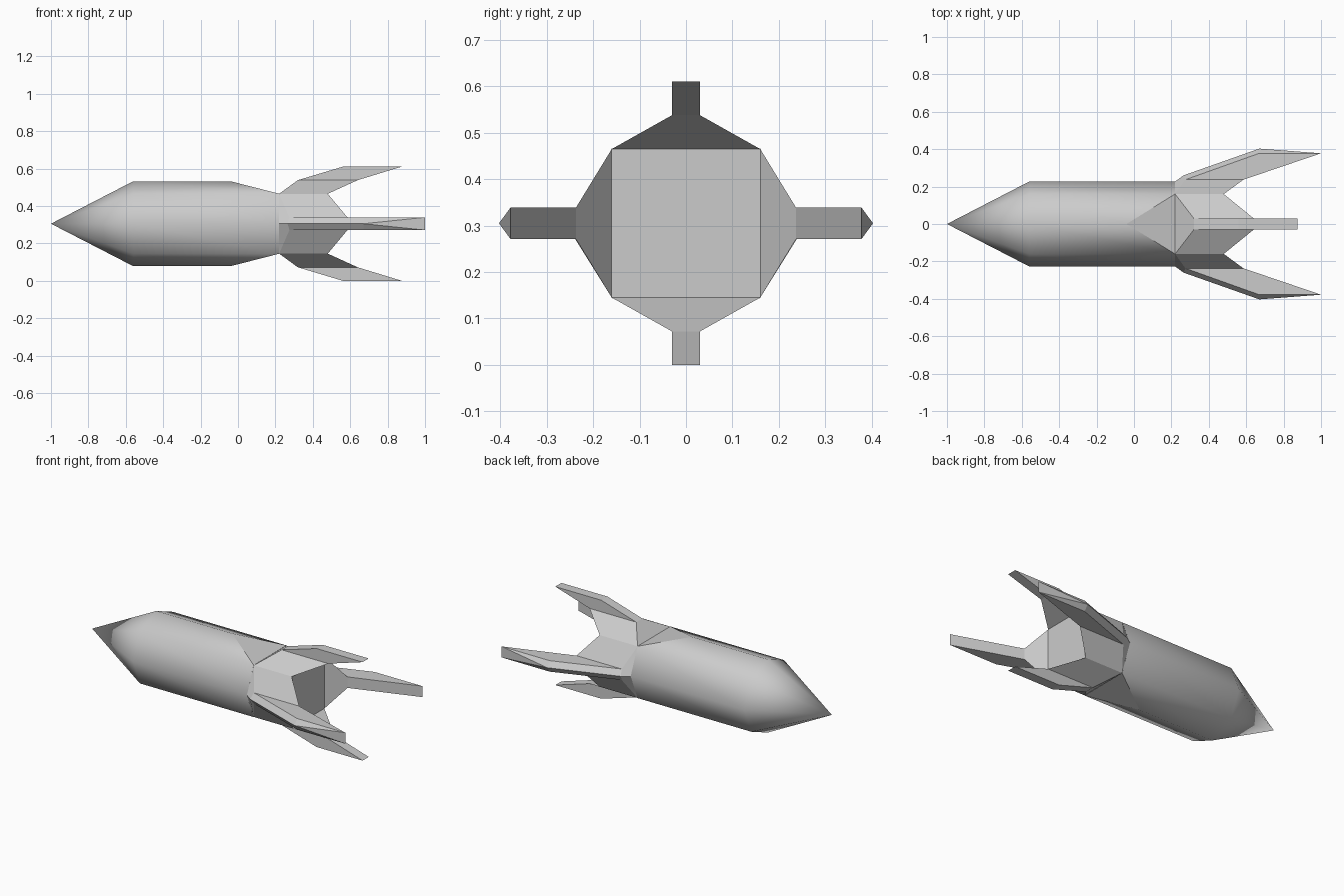
import bpy, bmesh
from math import sin, cos, pi

if "Cube" in bpy.data.objects:
    bpy.data.objects.remove(bpy.data.objects["Cube"])

ZC = 0.305   # height of the rocket axis
R = 0.227    # hull radius
C = 0.16     # half width of the square tail block


def make_object(name, bm):
    bmesh.ops.remove_doubles(bm, verts=bm.verts[:], dist=0.0005)
    bmesh.ops.recalc_face_normals(bm, faces=bm.faces[:])
    me = bpy.data.meshes.new(name)
    bm.to_mesh(me)
    bm.free()
    ob = bpy.data.objects.new(name, me)
    ob.location.z = ZC
    bpy.context.collection.objects.link(ob)
    return ob


# Hull: eight-sided nose cone and body, chamfered above and below at the rear
bm = bmesh.new()
tip = bm.verts.new((-1, 0, 0))
front, rear = [], []
for i in range(8):
    a = i * pi / 4
    y, z = R * cos(a), R * sin(a)
    front.append(bm.verts.new((-0.56, y, z)))
    rear.append(bm.verts.new((-0.04 if i in (2, 6) else 0.22, y, z)))
for i in range(8):
    j = (i + 1) % 8
    bm.faces.new((tip, front[i], front[j])).smooth = True
    bm.faces.new((front[i], front[j], rear[j], rear[i])).smooth = True
for i in (2, 6):
    chamfer = bm.faces.new((rear[i - 1], rear[i], rear[i + 1]))
    for e in chamfer.edges:
        e.smooth = False
make_object("hull", bm)

# Tail: each side of a square block is drawn out into a swept fin
# Fin rings are lists of (x, distance from axis, sideways offset)
upright_fin = [
    [(x0, h, -w), (x0, h, w), (x1, h, w), (x1, h, -w)]
    for x0, x1, h, w in ((0.22, 0.48, C, C), (0.32, 0.64, 0.233, 0.03),
                         (0.56, 0.875, 0.305, 0.03))
]
# Side fins have a ridge along the leading edge
side_fin = [
    [(x0, h, -w), (xr, hr, 0), (x0, h, w), (x1, h, w), (x1, h, -w)]
    for x0, x1, h, w, xr, hr in ((0.22, 0.48, C, C, 0.22, R),
                                 (0.275, 0.585, 0.237, 0.034, 0.265, 0.26),
                                 (0.67, 1.0, 0.378, 0.034, 0.67, 0.403))
]


def loft_fin(bm, rings, place):
    vs = [[bm.verts.new(place(*p)) for p in ring] for ring in rings]
    n = len(vs[0])
    for a, b in zip(vs, vs[1:]):
        for i in range(n):
            j = (i + 1) % n
            bm.faces.new((a[i], a[j], b[j], b[i]))
    end = vs[-1]
    for k in range(1, n - 1):
        bm.faces.new((end[1], end[(1 + k) % n], end[(2 + k) % n]))


bm = bmesh.new()
for s in (1, -1):
    loft_fin(bm, upright_fin, lambda x, h, w: (x, w, s * h))
    loft_fin(bm, side_fin, lambda x, h, w: (x, s * h, w))
# Flat rear face of the block
bm.faces.new([bm.verts.new((0.48, y, z))
              for y, z in ((-C, -C), (C, -C), (C, C), (-C, C))])
make_object("tail_fins", bm)
